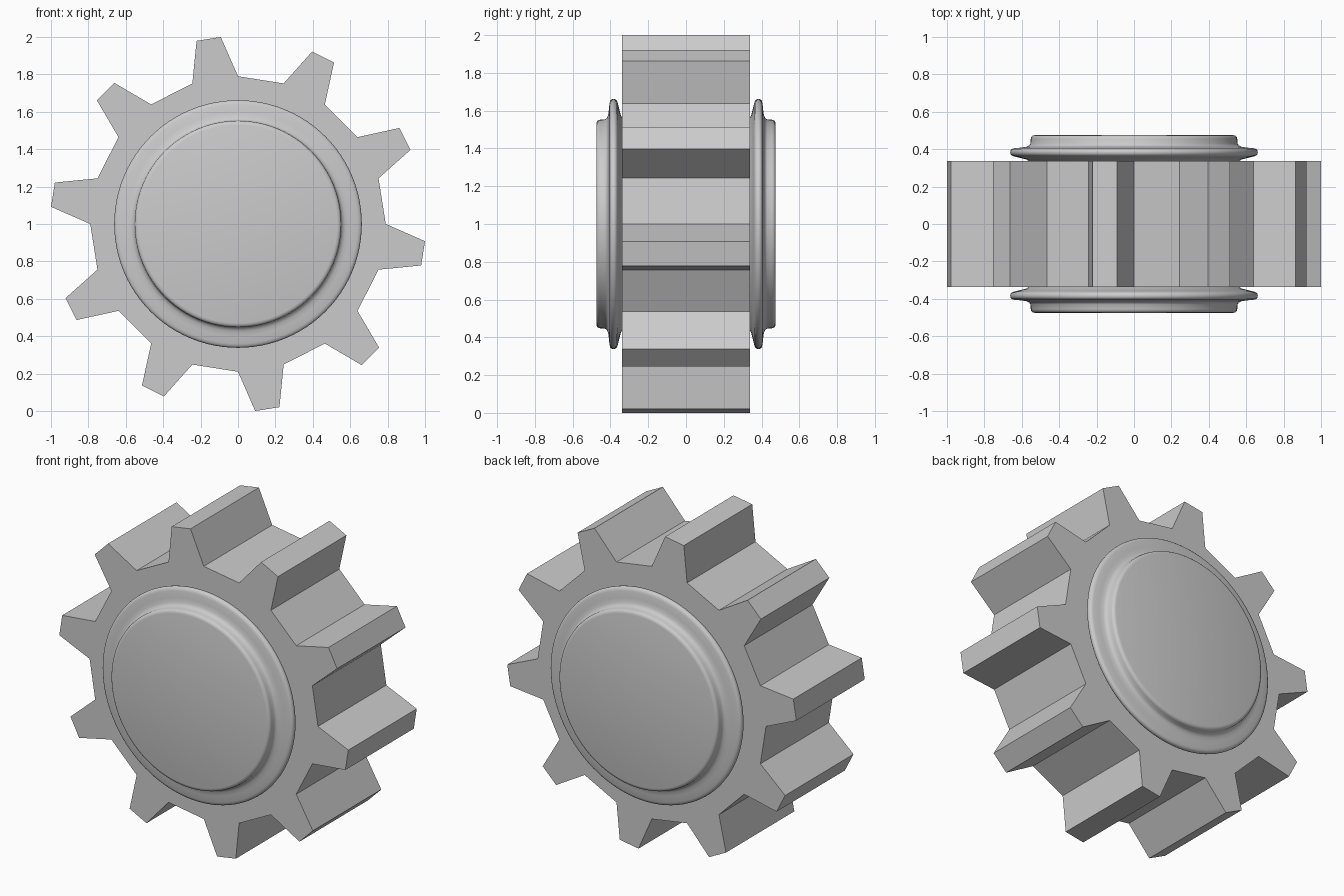
import bpy, bmesh
from math import sin, cos, pi, radians

if "Cube" in bpy.data.objects:
    bpy.data.objects.remove(bpy.data.objects["Cube"])

CENTRE_Z = 1.0


def make_object(name, bm):
    bmesh.ops.recalc_face_normals(bm, faces=bm.faces)
    mesh = bpy.data.meshes.new(name)
    bm.to_mesh(mesh)
    bm.free()
    obj = bpy.data.objects.new(name, mesh)
    obj.location.z = CENTRE_Z
    bpy.context.collection.objects.link(obj)
    return obj


def gear_body(teeth=10, root=0.79, tip=1.004, tip_half=3.75, half_width=0.338):
    bm = bmesh.new()
    verts = []
    step = 360 / teeth
    for i in range(teeth):
        mid = 27 + i * step
        # one tapered tooth: root, tip, tip, root
        for r, off in ((root, -step / 4), (tip, -tip_half),
                       (tip, tip_half), (root, step / 4)):
            a = radians(mid + off)
            verts.append(bm.verts.new((r * cos(a), -half_width, r * sin(a))))
    face = bm.faces.new(verts)
    ext = bmesh.ops.extrude_face_region(bm, geom=[face], use_keep_orig=True)
    moved = [g for g in ext["geom"] if isinstance(g, bmesh.types.BMVert)]
    bmesh.ops.translate(bm, vec=(0, 2 * half_width, 0), verts=moved)
    return make_object("gear_body", bm)


def hub(name, side, segments=96):
    # half section as (radius, distance from gear middle)
    profile = [(0.55, 0.33), (0.575, 0.345), (0.61, 0.354), (0.64, 0.361),
               (0.653, 0.366), (0.660, 0.374), (0.662, 0.384), (0.660, 0.394),
               (0.653, 0.401), (0.64, 0.405), (0.60, 0.409), (0.575, 0.413),
               (0.560, 0.420), (0.553, 0.430), (0.552, 0.455), (0.549, 0.465),
               (0.542, 0.472), (0.530, 0.475)]
    bm = bmesh.new()
    rings = []
    for r, y in profile:
        rings.append([bm.verts.new((r * cos(2 * pi * i / segments), side * y,
                                    r * sin(2 * pi * i / segments)))
                      for i in range(segments)])
    for a, b in zip(rings, rings[1:]):
        for i in range(segments):
            j = (i + 1) % segments
            bm.faces.new((a[i], a[j], b[j], b[i]))
    bm.faces.new(rings[0])
    bm.faces.new(rings[-1])
    obj = make_object(name, bm)
    bpy.ops.object.select_all(action='DESELECT')
    obj.select_set(True)
    bpy.context.view_layer.objects.active = obj
    bpy.ops.object.shade_smooth_by_angle(angle=radians(50))
    return obj


# toothed wheel
gear_body()
# flanged hub caps on both faces
hub("front_hub", -1)
hub("back_hub", 1)
